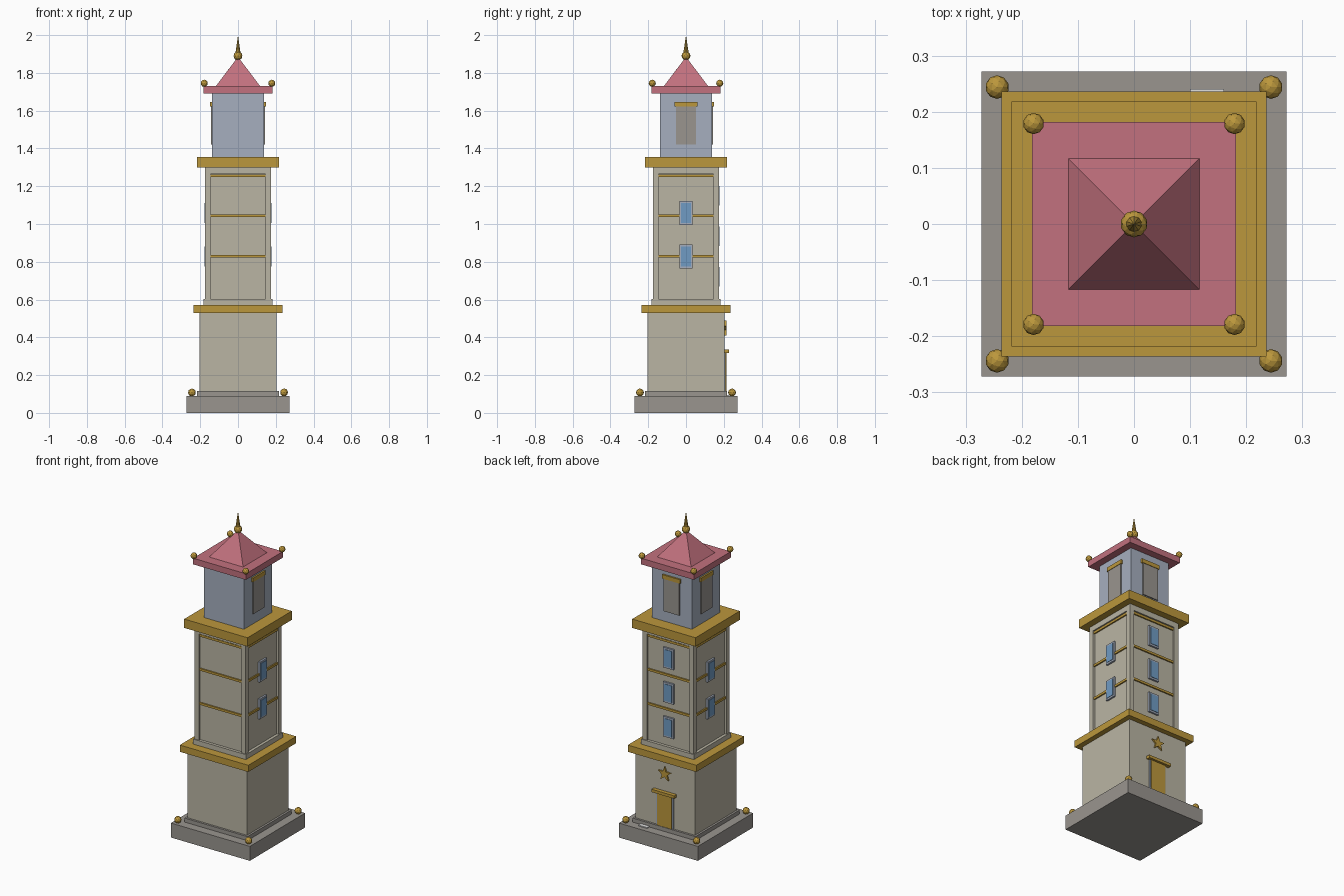
import bpy, bmesh
from math import pi, sin, cos
from mathutils import Matrix

if "Cube" in bpy.data.objects:
    bpy.data.objects.remove(bpy.data.objects["Cube"])


def material(name, *rgb):
    m = bpy.data.materials.new(name)
    m.use_nodes = True
    m.diffuse_color = (*rgb, 1)
    m.node_tree.nodes["Principled BSDF"].inputs["Base Color"].default_value = (*rgb, 1)
    return m


gold = material("gold", 0.50, 0.31, 0.045)
cream = material("cream_stone", 0.49, 0.46, 0.37)
grey = material("grey_stone", 0.32, 0.30, 0.275)
slate = material("pale_slate", 0.38, 0.43, 0.52)
rose = material("rose_roof", 0.54, 0.165, 0.21)
blue = material("window_blue", 0.16, 0.33, 0.55)
white = material("white", 0.75, 0.75, 0.75)


def finish(bm, name, mat):
    bmesh.ops.recalc_face_normals(bm, faces=bm.faces)
    mesh = bpy.data.meshes.new(name)
    bm.to_mesh(mesh)
    bm.free()
    mesh.materials.append(mat)
    ob = bpy.data.objects.new(name, mesh)
    bpy.context.collection.objects.link(ob)
    return ob


def box(name, mat, x0, x1, y0, y1, z0, z1, turn=0):
    bm = bmesh.new()
    bmesh.ops.create_cube(bm, size=1)
    place = (Matrix.Rotation(turn, 4, 'Z')
             @ Matrix.Translation(((x0 + x1) / 2, (y0 + y1) / 2, (z0 + z1) / 2))
             @ Matrix.Diagonal((x1 - x0, y1 - y0, z1 - z0, 1)))
    bm.transform(place)
    return finish(bm, name, mat)


def tier(name, mat, half, z0, z1):
    return box(name, mat, -half, half, -half, half, z0, z1)


def plate(name, mat, half, near, far, z0, z1, turn):
    # box mounted on one side of the tower
    return box(name, mat, -half, half, -far, -near, z0, z1, turn)


def ball(name, x, y, z, r):
    bm = bmesh.new()
    bmesh.ops.create_icosphere(bm, subdivisions=2, radius=r)
    bm.transform(Matrix.Translation((x, y, z)))
    return finish(bm, name, gold)


def spike(name, mat, sides, radius, z0, z1, turn=0):
    bm = bmesh.new()
    bmesh.ops.create_cone(bm, cap_ends=True, segments=sides, radius1=radius,
                          radius2=0, depth=z1 - z0)
    bm.transform(Matrix.Translation((0, 0, (z0 + z1) / 2)) @ Matrix.Rotation(turn, 4, 'Z'))
    return finish(bm, name, mat)


RIGHT_X, BACK, LEFT_X = pi / 2, pi, 3 * pi / 2
CORNERS = [(sx, sy) for sx in (-1, 1) for sy in (-1, 1)]

# Stacked tiers
tier("base_slab", grey, 0.272, 0, 0.09)
tier("base_step", grey, 0.217, 0.09, 0.115)
tier("lower_storey", cream, 0.204, 0.115, 0.53)
tier("lower_cornice", gold, 0.236, 0.53, 0.572)
tier("shaft_plinth", cream, 0.182, 0.572, 0.603)
tier("shaft_core", cream, 0.164, 0.603, 1.3)
tier("shaft_top_beam", cream, 0.176, 1.266, 1.3)
tier("upper_cornice", gold, 0.218, 1.3, 1.355)
tier("lantern_room", slate, 0.137, 1.355, 1.692)
tier("roof_eave", rose, 0.182, 1.692, 1.73)
spike("roof_pyramid", rose, 4, 0.117 * 2 ** 0.5, 1.73, 1.885, pi / 4)

# Shaft corner posts, corner balls
for sx, sy in CORNERS:
    xs = sorted((sx * 0.146, sx * 0.176))
    ys = sorted((sy * 0.146, sy * 0.176))
    box("shaft_post", cream, *xs, *ys, 0.603, 1.3)
    ball("base_ball", sx * 0.244, sy * 0.244, 0.108, 0.021)
    ball("roof_ball", sx * 0.179, sy * 0.179, 1.745, 0.019)

# Finial
ball("finial_ball", 0, 0, 1.89, 0.024)
spike("finial_spike", gold, 10, 0.015, 1.9, 2.0)

# Gold string courses on all four sides
for side in range(4):
    for z in (0.83, 1.043, 1.255):
        plate("string_course", gold, 0.146, 0.16, 0.172, z - 0.007, z + 0.007, side * pi / 2)


# Windows
def window(z, turn):
    plate("window_frame", slate, 0.035, 0.16, 0.175, z - 0.063, z + 0.063, turn)
    plate("window_pane", blue, 0.026, 0.17, 0.178, z - 0.052, z + 0.052, turn)


for turn in (RIGHT_X, LEFT_X):
    for z in (0.828, 1.058):
        window(z, turn)
for z in (0.72, 0.935, 1.15):
    window(z, BACK)

# Lantern room shutters with lintels
for turn in (RIGHT_X, BACK, LEFT_X):
    plate("lantern_shutter", grey, 0.053, 0.13, 0.144, 1.42, 1.625, turn)
    plate("lantern_lintel", gold, 0.062, 0.13, 0.147, 1.622, 1.647, turn)

# Door
plate("door_frame", slate, 0.06, 0.2, 0.209, 0.115, 0.32, BACK)
plate("door_panel", gold, 0.051, 0.2, 0.214, 0.115, 0.32, BACK)
plate("door_lintel", gold, 0.078, 0.2, 0.228, 0.318, 0.336, BACK)
box("door_side_plate", white, 0.1, 0.16, 0.217, 0.241, 0.089, 0.096)

# Star above the door
bm = bmesh.new()
points = []
for i in range(10):
    r = 0.019 if i % 2 else 0.045
    a = i * pi / 5
    points.append(bm.verts.new((r * sin(a), 0.2, 0.445 + r * cos(a))))
face = bm.faces.new(points)
out = bmesh.ops.extrude_face_region(bm, geom=[face])
moved = [g for g in out["geom"] if isinstance(g, bmesh.types.BMVert)]
bmesh.ops.translate(bm, verts=moved, vec=(0, 0.014, 0))
finish(bm, "star", gold)
